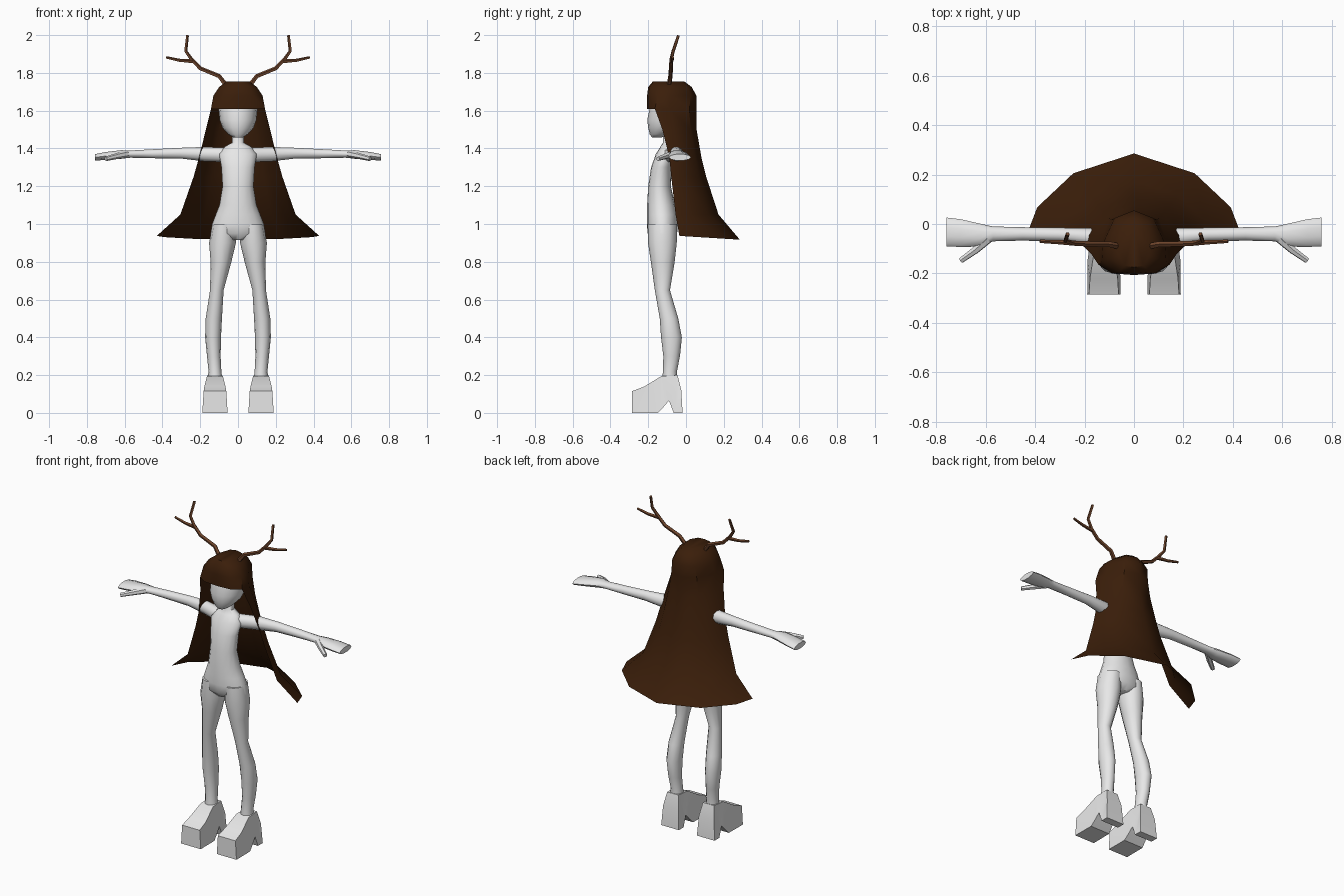
import bpy, bmesh, math
from mathutils import Vector

if "Cube" in bpy.data.objects:
    bpy.data.objects.remove(bpy.data.objects["Cube"])


def material(name, rgb):
    m = bpy.data.materials.new(name)
    m.diffuse_color = (*rgb, 1)
    m.use_nodes = True
    m.node_tree.nodes["Principled BSDF"].inputs["Base Color"].default_value = m.diffuse_color
    return m


PALE = material("pale grey", (0.8, 0.8, 0.8))
DARK = material("dark brown", (0.043, 0.013, 0.003))
HORN = material("horn brown", (0.16, 0.06, 0.025))


def make(name, bm, mat, mirror=False, angle=50, recalc=True):
    if recalc:
        bmesh.ops.recalc_face_normals(bm, faces=bm.faces[:])
    me = bpy.data.meshes.new(name)
    bm.to_mesh(me)
    bm.free()
    me.materials.append(mat)
    me.polygons.foreach_set("use_smooth", [True] * len(me.polygons))
    me.set_sharp_from_angle(angle=math.radians(angle))
    ob = bpy.data.objects.new(name, me)
    bpy.context.collection.objects.link(ob)
    if mirror:
        mod = ob.modifiers.new("mirror", 'MIRROR')
        mod.use_axis = (True, False, False)
        mod.merge_threshold = 0.0005
    return ob


def ellipse(c, u, v, n):
    c, u, v = Vector(c), Vector(u), Vector(v)
    return [c + u * math.cos(2 * math.pi * k / n) + v * math.sin(2 * math.pi * k / n)
            for k in range(n)]


def loft(bm, rings):
    """Skin closed rings and cap both ends."""
    rows = [[bm.verts.new(p) for p in r] for r in rings]
    for a, b in zip(rows, rows[1:]):
        for k in range(len(a)):
            m = (k + 1) % len(a)
            bm.faces.new((a[k], a[m], b[m], b[k]))
    bm.faces.new(rows[0])
    bm.faces.new(rows[-1])


def upright(bm, table, n=12):
    """Rows of z, centre x, centre y, radius x, radius y."""
    loft(bm, [ellipse((cx, cy, z), (rx, 0, 0), (0, ry, 0), n)
              for z, cx, cy, rx, ry in table])


def tube(bm, pts, r0, r1, n=5):
    pts = [Vector(p) for p in pts]
    rings = []
    for i, p in enumerate(pts):
        d = (pts[min(i + 1, len(pts) - 1)] - pts[max(i - 1, 0)]).normalized()
        u = d.cross(Vector((0, 1, 0))).normalized()
        r = r0 + (r1 - r0) * i / (len(pts) - 1)
        rings.append(ellipse(p, u * r, d.cross(u) * r, n))
    loft(bm, rings)


# torso and neck
bm = bmesh.new()
upright(bm, [(0.915, 0, -.125, .05, .05), (.95, 0, -.125, .145, .078), (1.0, 0, -.125, .137, .082),
             (1.05, 0, -.127, .118, .08), (1.1, 0, -.132, .098, .074), (1.2, 0, -.14, .082, .06),
             (1.3, 0, -.13, .088, .055), (1.37, 0, -.11, .1, .05), (1.41, 0, -.095, .07, .04),
             (1.43, 0, -.09, .032, .032), (1.5, 0, -.09, .03, .03)], 16)
make("torso", bm, PALE)

# head
bm = bmesh.new()
upright(bm, [(1.458, 0, -.155, .025, .025), (1.475, 0, -.14, .052, .052), (1.51, 0, -.115, .083, .085),
             (1.55, 0, -.1, .097, .105), (1.61, 0, -.085, .103, .108), (1.67, 0, -.08, .095, .1),
             (1.72, 0, -.08, .06, .065)], 16)
make("head", bm, PALE)

# legs
bm = bmesh.new()
upright(bm, [(.13, .122, -.085, .045, .045), (.22, .122, -.085, .034, .037), (.3, .128, -.076, .036, .044),
             (.4, .132, -.077, .042, .055), (.5, .128, -.09, .043, .049), (.65, .112, -.125, .036, .04),
             (.8, .09, -.123, .055, .063), (.9, .082, -.125, .071, .076), (1.0, .075, -.125, .06, .078)])
make("legs", bm, PALE, True)

# platform shoes: side profile (y, z, half width) with an arch before the heel
bm = bmesh.new()
profile = [(-.285, 0, .067), (-.285, .115, .06), (-.22, .14, .056), (-.13, .195, .042),
           (-.045, .2, .038), (-.025, .12, .052), (-.018, 0, .06), (-.065, 0, .06),
           (-.09, .065, .058), (-.12, .03, .062), (-.15, 0, .066)]
sides = [[bm.verts.new((.122 + s * w, y, z)) for y, z, w in profile] for s in (-1, 1)]
for k in range(len(profile)):
    m = (k + 1) % len(profile)
    bm.faces.new((sides[0][k], sides[0][m], sides[1][m], sides[1][k]))
caps = [bm.faces.new(s) for s in sides]
bmesh.ops.triangulate(bm, faces=caps)
make("shoes", bm, PALE, True, 35)

# arms with flat hands: rows of x, centre y, centre z, radius y, radius z
bm = bmesh.new()
arm = [(.05, -.085, 1.365, .045, .04), (.18, -.052, 1.37, .036, .04), (.3, -.043, 1.375, .028, .03),
       (.45, -.04, 1.372, .027, .025), (.57, -.04, 1.37, .03, .02), (.62, -.045, 1.368, .046, .024),
       (.7, -.037, 1.36, .056, .022), (.757, -.032, 1.353, .058, .018)]
loft(bm, [ellipse((x, cy, cz), (0, ry, 0), (0, 0, rz), 10) for x, cy, cz, ry, rz in arm])
make("arms", bm, PALE, True)

# thumbs
bm = bmesh.new()
tube(bm, [(.59, -.06, 1.37), (.64, -.105, 1.36), (.7, -.148, 1.345)], .02, .012, 6)
make("thumbs", bm, PALE, True)

# long hair: half rings of z, half width, side front y, back y, fringe y (None = open)
rows = [(1.755, .06, -.13, -.01, -.175), (1.725, .1, -.14, .03, -.2), (1.68, .13, -.15, .055, -.206),
        (1.61, .143, -.165, .055, -.206), (1.5, .17, -.125, .056, None), (1.35, .207, -.088, .082, None),
        (1.25, .235, -.078, .107, None), (1.05, .305, -.055, .172, None), (.937, .43, -.035, .285, None)]
bm = bmesh.new()
grid = []
for i, (z, w, yf, yb, fy) in enumerate(rows):
    t = i / (len(rows) - 1)
    pts = [(0, fy, z), (.62 * w, fy + .006, z)] if fy is not None else [None, None]
    for fx, fd in ((1, 0), (.98 - .07 * t, .36 - .04 * t), (.62 - .05 * t, .88 - .13 * t), (0, 1)):
        pts.append((fx * w, yf + (yb - yf) * fd, z - (.02 * fd if i == len(rows) - 1 else 0)))
    grid.append([bm.verts.new(p) if p else None for p in pts])
for a, b in zip(grid, grid[1:]):
    for j in range(5):
        quad = (a[j], b[j], b[j + 1], a[j + 1])
        if None not in quad:
            bm.faces.new(quad)
bm.faces.new(grid[0])
make("hair", bm, DARK, True, 40, recalc=False)

# antlers: main beam and side tine
bm = bmesh.new()
tube(bm, [(.065, -.09, 1.735), (.1, -.082, 1.782), (.2, -.08, 1.823), (.245, -.078, 1.87),
          (.277, -.068, 1.915), (.268, -.04, 1.998)], .013, .008)
tube(bm, [(.235, -.078, 1.86), (.31, -.073, 1.866), (.38, -.07, 1.882)], .011, .007)
make("antlers", bm, HORN, True)
